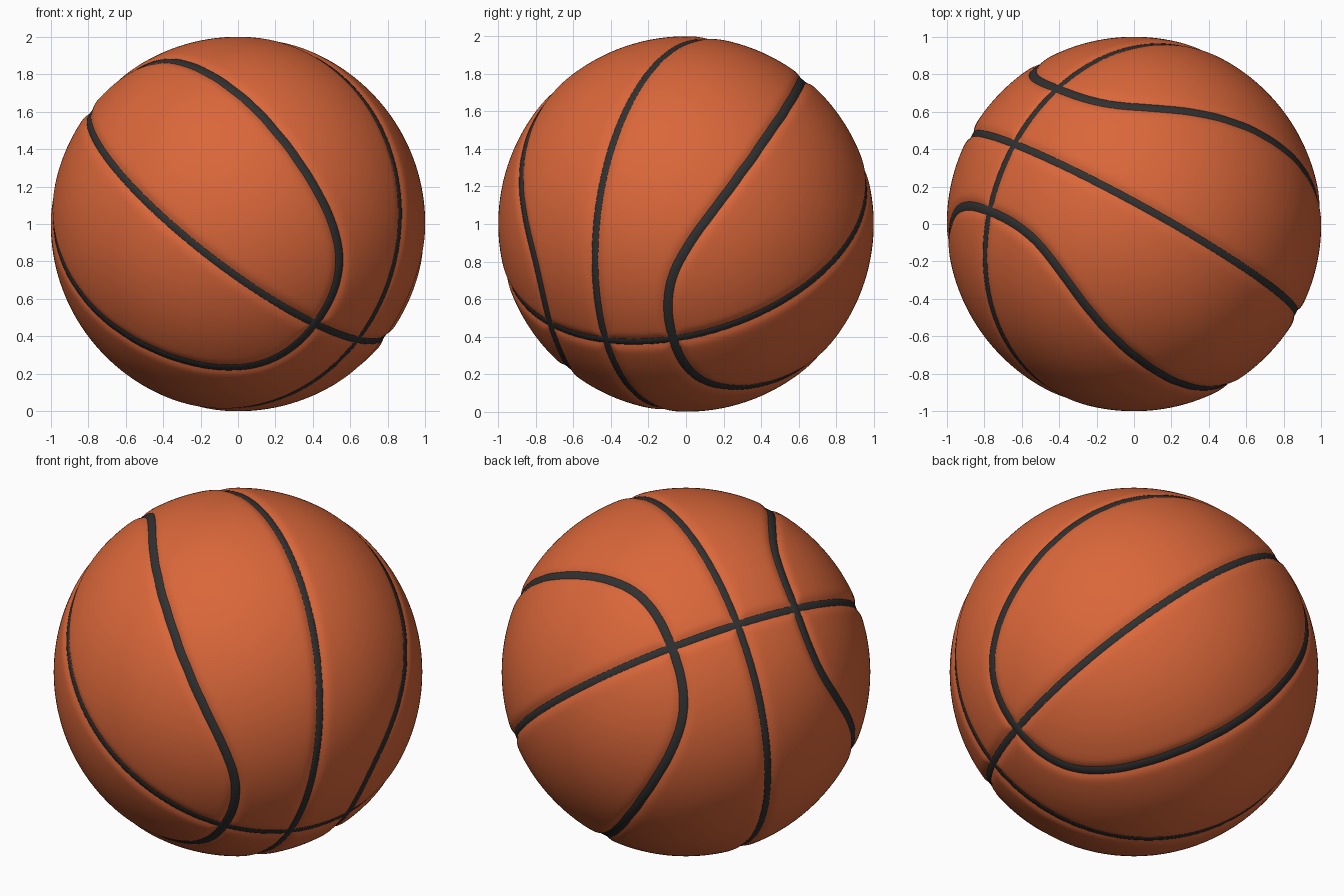
import bpy, bmesh, math
from mathutils import Vector, kdtree

if "Cube" in bpy.data.objects:
    bpy.data.objects.remove(bpy.data.objects["Cube"])

CENTRE = Vector((0, 0, 1))
DEPTH, SPREAD = 0.018, 0.035      # groove depth and softness


def material(name, rgb):
    m = bpy.data.materials.new(name)
    m.diffuse_color = (*rgb, 1)
    m.use_nodes = True
    m.node_tree.nodes["Principled BSDF"].inputs["Base Color"].default_value = m.diffuse_color
    return m


orange = material("orange rubber", (0.70, 0.135, 0.042))
black = material("black seam", (0.03, 0.03, 0.03))

# tilted ball frame: P = pole of the loops, Q = second pole, E = where the great circles cross
P = Vector((0.480, 0.871, -0.105)).normalized()
Q = Vector((0.594, -0.228, 0.772))
Q = (Q - P * Q.dot(P)).normalized()
E = Q.cross(P).normalized()

# height of the looped seam along the pole, by angle in degrees from E
KEYS = [(0, .38), (10, .383), (18, .40), (25, .43), (31, .472), (39, .53),
        (48, .592), (60, .65), (75, .69), (90, .70)]


def key_height(deg):
    deg = abs((deg + 90) % 180 - 90)
    for (a, u), (b, v) in zip(KEYS, KEYS[1:]):
        if deg <= b:
            return u + (v - u) * (deg - a) / (b - a)
    return KEYS[-1][1]


def loop_height(deg):
    return sum(key_height(deg + k) for k in range(-4, 5)) / 9


def circle_path(u, v, n=720):
    return [u * math.cos(2 * math.pi * i / n) + v * math.sin(2 * math.pi * i / n) for i in range(n)]


def loop_path(sign, n=720):
    pts = []
    for i in range(n):
        t = 2 * math.pi * i / n
        c = loop_height(math.degrees(t))
        r = math.sqrt(1 - c * c)
        pts.append(P * (sign * c) + (E * math.cos(t) + Q * math.sin(t)) * r)
    return pts


def groove(d):
    return DEPTH * math.exp(-(d / SPREAD) ** 2)


seams = [("equator_seam", circle_path(E, P), 0.020),
         ("meridian_seam", circle_path(E, Q), 0.020),
         ("loop_seam_back", loop_path(1), 0.024),
         ("loop_seam_front", loop_path(-1), 0.024)]


def finish(bm, name, mat):
    bmesh.ops.recalc_face_normals(bm, faces=bm.faces)
    for f in bm.faces:
        f.smooth = True
    me = bpy.data.meshes.new(name)
    bm.to_mesh(me)
    bm.free()
    me.materials.append(mat)
    ob = bpy.data.objects.new(name, me)
    bpy.context.collection.objects.link(ob)
    return ob


# ball body with soft grooves pressed in along every seam
points = [p for _, path, _ in seams for p in path]
tree = kdtree.KDTree(len(points))
for i, p in enumerate(points):
    tree.insert(p, i)
tree.balance()
bm = bmesh.new()
bmesh.ops.create_icosphere(bm, subdivisions=7, radius=1)
for v in bm.verts:
    n = v.co.normalized()
    v.co = CENTRE + n * (1 - groove(tree.find(n)[2]))
finish(bm, "ball", orange)

# seam strips lying in the grooves, with their edges buried in the ball
for name, path, half in seams:
    path = path[::2]
    n = len(path)
    level = 1 - groove(half)
    section = [(-half - .008, level - .006), (-half, level), (0, level + .0005),
               (half, level), (half + .008, level - .006)]
    bm = bmesh.new()
    rows = []
    for i, p in enumerate(path):
        side = p.cross(path[(i + 1) % n] - path[i - 1]).normalized()
        rows.append([bm.verts.new(CENTRE + (p + side * s).normalized() * r) for s, r in section])
    for i in range(n):
        a, b = rows[i], rows[(i + 1) % n]
        for k in range(len(section) - 1):
            bm.faces.new((a[k], b[k], b[k + 1], a[k + 1]))
    # open strip: make sure the faces look outward
    bmesh.ops.recalc_face_normals(bm, faces=bm.faces)
    bm.faces.ensure_lookup_table()
    ob = finish(bm, name, black)
    f = ob.data.polygons[1]
    if f.normal.dot(f.center - CENTRE) < 0:
        ob.data.flip_normals()
